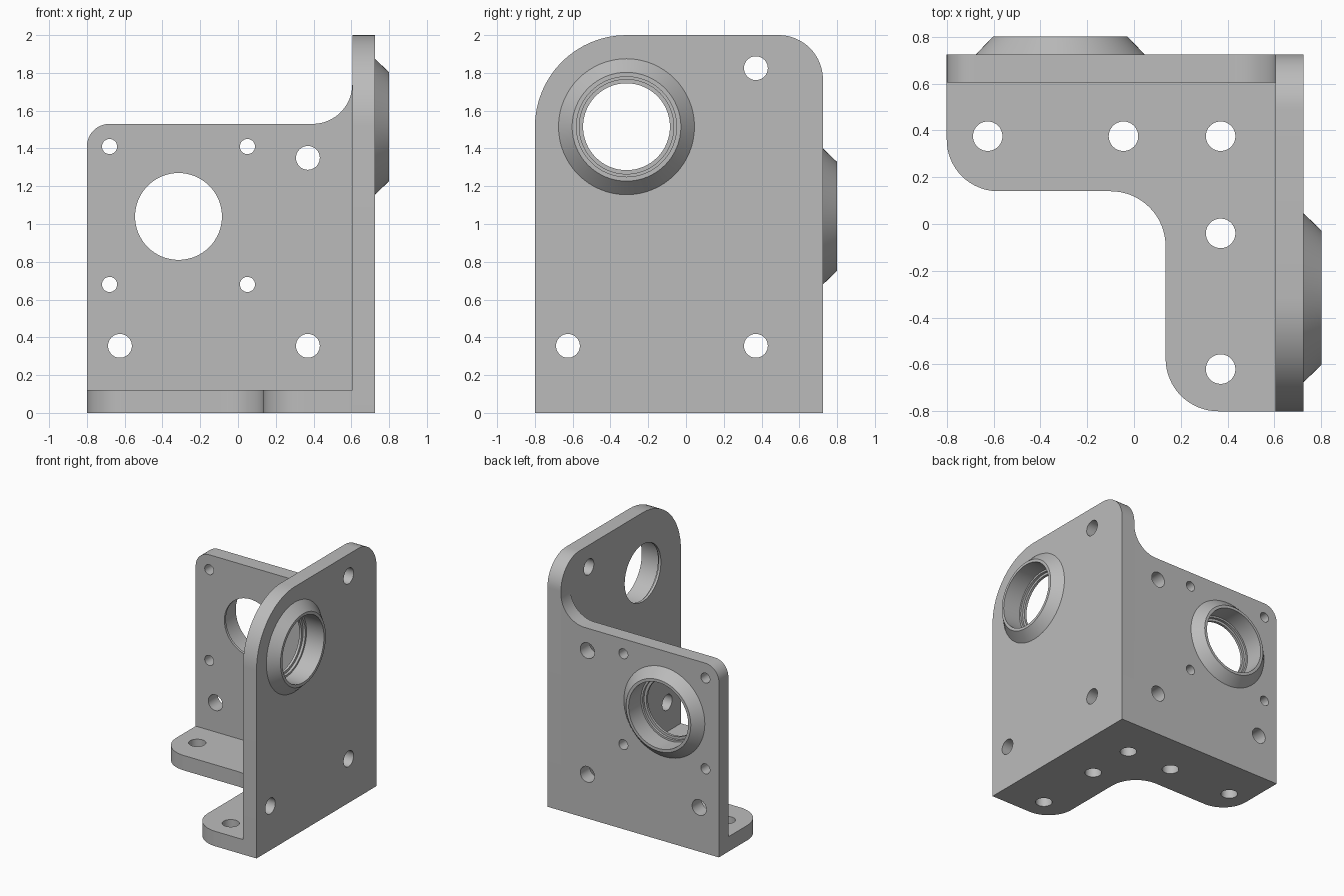
import bpy
import bmesh
from math import cos, sin, pi, radians
from mathutils import Matrix, Vector

cube = bpy.data.objects.get("Cube")
if cube:
    bpy.data.objects.remove(cube, do_unlink=True)

T = 0.12            # plate thickness
INNER = 0.605       # inside face of both walls
OUTER = INNER + T   # outside face of both walls
BOLT, SCREW, BOSS = 0.063, 0.04, 0.36
SEGMENTS = 64

metal = bpy.data.materials.new("plain grey metal")
metal.use_nodes = True
metal.diffuse_color = (0.5, 0.5, 0.5, 1)
metal.node_tree.nodes["Principled BSDF"].inputs["Base Color"].default_value = (0.5, 0.5, 0.5, 1)

# Local (u, v, depth) to model axes
FLAT = Matrix.Identity(4)
SIDE = Matrix(((0, 0, 1, INNER), (1, 0, 0, 0), (0, 1, 0, 0), (0, 0, 0, 1)))
BACK = Matrix(((1, 0, 0, 0), (0, 0, 1, INNER), (0, 1, 0, 0), (0, 0, 0, 1)))


def finish(name, bm, matrix):
    bm.transform(matrix)
    bmesh.ops.recalc_face_normals(bm, faces=bm.faces[:])
    mesh = bpy.data.meshes.new(name)
    bm.to_mesh(mesh)
    bm.free()
    mesh.materials.append(metal)
    obj = bpy.data.objects.new(name, mesh)
    bpy.context.collection.objects.link(obj)
    bpy.ops.object.select_all(action='DESELECT')
    obj.select_set(True)
    bpy.context.view_layer.objects.active = obj
    bpy.ops.object.shade_smooth_by_angle(angle=radians(30))
    return obj


def rounded(corners, steps=16):
    """Outline from (u, v, radius) right-angle corners."""
    points = []
    for i, (u, v, r) in enumerate(corners):
        p = Vector((u, v))
        if r == 0:
            points.append(p)
            continue
        to_prev = (Vector(corners[i - 1][:2]) - p).normalized()
        to_next = (Vector(corners[(i + 1) % len(corners)][:2]) - p).normalized()
        centre = p + r * (to_prev + to_next)
        for k in range(steps + 1):
            t = pi / 2 * k / steps
            points.append(centre - r * (cos(t) * to_next + sin(t) * to_prev))
    return [p for i, p in enumerate(points) if (p - points[i - 1]).length > 1e-5]


def circle(u, v, r):
    return [Vector((u + r * cos(2 * pi * k / SEGMENTS), v + r * sin(2 * pi * k / SEGMENTS)))
            for k in range(SEGMENTS)]


def plate(name, corners, holes, matrix):
    """Extruded outline with round through holes."""
    bm = bmesh.new()
    for loop in [rounded(corners)] + [circle(*h) for h in holes]:
        verts = [bm.verts.new((p.x, p.y, 0)) for p in loop]
        for i, v in enumerate(verts):
            bm.edges.new((verts[i - 1], v))
    bmesh.ops.triangle_fill(bm, edges=bm.edges[:], use_beauty=True, normal=(0, 0, 1))
    result = bmesh.ops.extrude_face_region(bm, geom=bm.faces[:], use_keep_orig=True)
    top = [g for g in result["geom"] if isinstance(g, bmesh.types.BMVert)]
    bmesh.ops.translate(bm, verts=top, vec=(0, 0, T))
    return finish(name, bm, matrix)


def bearing_boss(name, u, v, matrix):
    """Turned ring: tapered collar, stepped bore and thin retaining lip."""
    profile = [(0.23, 0), (BOSS, 0), (BOSS, T), (0.288, 0.195), (0.265, 0.195),
               (0.265, 0.04), (0.25, 0.04), (0.25, 0.02), (0.23, 0.02)]
    bm = bmesh.new()
    rings = [[bm.verts.new((p.x, p.y, d)) for p in circle(u, v, r)] for r, d in profile]
    for i, ring in enumerate(rings):
        below = rings[i - 1]
        for k in range(SEGMENTS):
            bm.faces.new((below[k - 1], below[k], ring[k], ring[k - 1]))
    return finish(name, bm, matrix)


# L-shaped foot
plate("base_plate",
      [(-0.8, INNER, 0), (-0.8, 0.14, 0.22), (0.135, 0.14, 0.235),
       (0.135, -0.8, 0.225), (INNER, -0.8, 0), (INNER, INNER, 0)],
      [(u, 0.375, BOLT) for u in (-0.625, -0.045, 0.37)]
      + [(0.37, v, BOLT) for v in (-0.04, -0.62)], FLAT)

# Tall side wall, its large corner concentric with the bore
plate("side_wall",
      [(-0.8, 0, 0), (OUTER, 0, 0), (OUTER, 2, 0.235), (-0.8, 2, 0.485)],
      [(-0.625, 0.355, BOLT), (0.37, 0.355, BOLT), (0.37, 1.825, BOLT),
       (-0.315, 1.515, BOSS)], SIDE)
bearing_boss("side_bearing_boss", -0.315, 1.515, SIDE)

# Lower back wall, sweeping up into the side wall
plate("back_wall",
      [(-0.8, 0, 0), (INNER, 0, 0), (INNER, 1.74, 0), (INNER, 1.53, 0.21), (-0.8, 1.53, 0.12)],
      [(-0.625, 0.355, BOLT), (0.37, 0.355, BOLT), (0.37, 1.35, BOLT),
       (-0.315, 1.04, BOSS)]
      + [(u, v, SCREW) for u in (-0.68, 0.05) for v in (0.68, 1.41)], BACK)
bearing_boss("back_bearing_boss", -0.315, 1.04, BACK)
